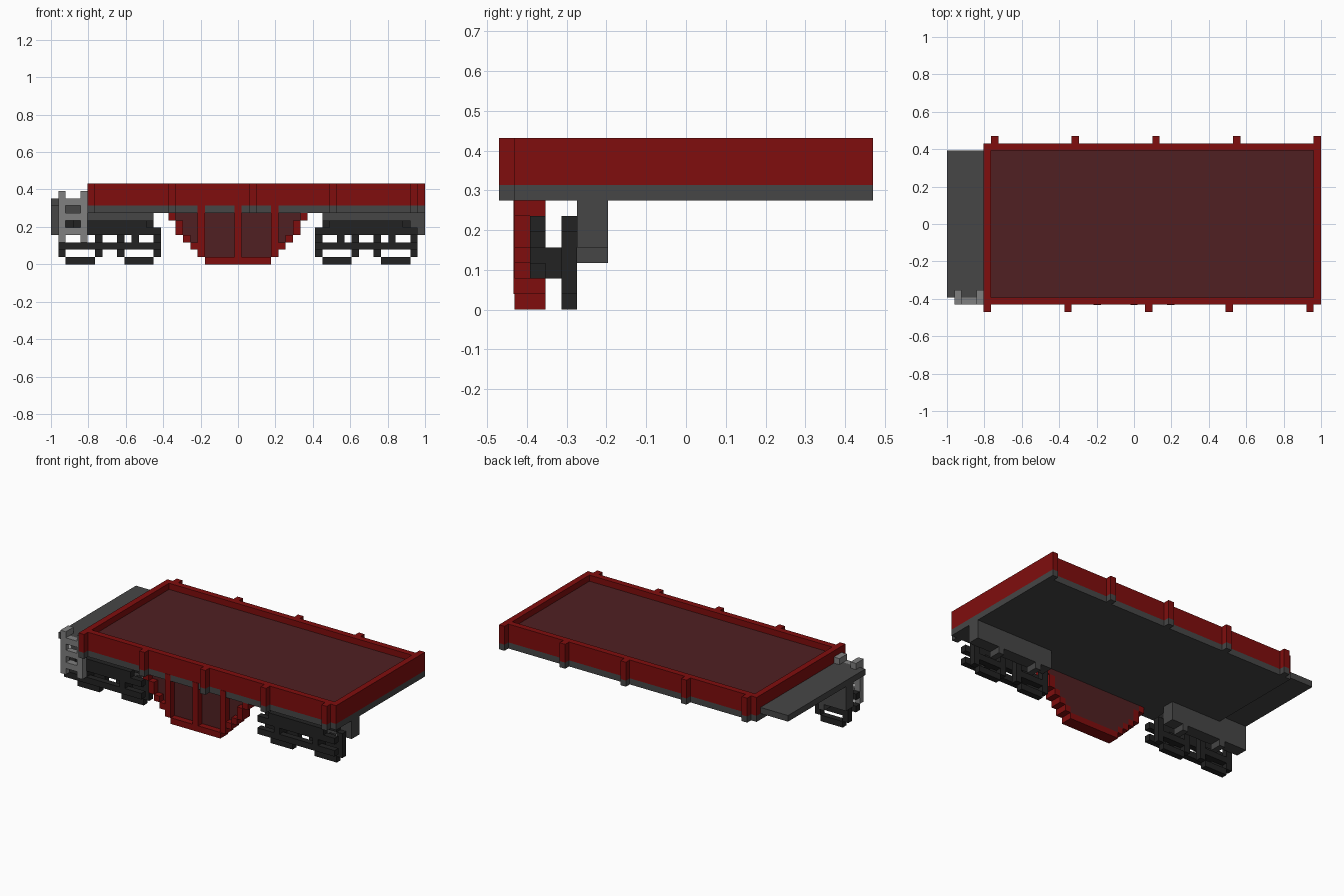
import bpy, bmesh

cube = bpy.data.objects.get("Cube")
if cube:
    bpy.data.objects.remove(cube, do_unlink=True)

V = 2 / 51  # edge of one grid cell


def material(name, rgb):
    m = bpy.data.materials.new(name)
    m.use_nodes = True
    m.diffuse_color = (*rgb, 1)
    m.node_tree.nodes["Principled BSDF"].inputs["Base Color"].default_value = (*rgb, 1)
    return m


RED = material("red", (0.216, 0.004, 0.004))
DARK_RED = material("dark red", (0.080, 0.0145, 0.016))
GREY = material("grey", (0.061, 0.061, 0.061))
BLACK = material("near black", (0.016, 0.016, 0.016))
LIGHT = material("light grey", (0.216, 0.216, 0.216))


def boxes(name, mat, cells):
    """One object from boxes (x0, x1, y0, y1, z0, z1) in grid cells."""
    bm = bmesh.new()
    for x0, x1, y0, y1, z0, z1 in cells:
        r = bmesh.ops.create_cube(bm, size=1)
        for v in r["verts"]:
            v.co = (((x0 if v.co.x < 0 else x1) - 25.5) * V,
                    ((y0 if v.co.y < 0 else y1) - 12) * V,
                    (z0 if v.co.z < 0 else z1) * V)
    me = bpy.data.meshes.new(name)
    bm.to_mesh(me)
    bm.free()
    me.materials.append(mat)
    ob = bpy.data.objects.new(name, me)
    bpy.context.collection.objects.link(ob)
    return ob


# Tray: walls, floor, underframe and end deck
boxes("tray_walls", RED, [
    (5, 51, 1, 2, 8, 11), (5, 51, 22, 23, 8, 11),
    (5, 6, 2, 22, 8, 11), (50, 51, 2, 22, 8, 11)])
boxes("tray_floor", DARK_RED, [(6, 50, 2, 22, 8, 10)])
boxes("underframe", GREY, [(5, 51, 1, 23, 7, 8)])
boxes("end_deck", GREY, [(0, 5, 2, 22, 8, 9)])

# Side stakes, with the rows on the two sides one cell apart
stakes = [(5 + 11 * n, 0, 1) for n in range(5)] + [(6 + 11 * n, 23, 24) for n in range(5)]
boxes("side_stakes", RED, [(x, x + 1, a, b, 8, 11) for x, a, b in stakes])
boxes("stake_feet", GREY, [(x, x + 1, a, b, 7, 8) for x, a, b in stakes])

# Hopper side: stepped rim, recessed panel and three ribs
half = [4.5, 5.5, 6.5, 7.5, 8.5, 8.5, 9.5]
rim = [(21, 30, 1, 3, 0, 1)]
panel = []
for z, h in enumerate(half):
    if z:
        a, b = 25.5 - h, 25.5 + h
        rim += [(a, a + 1, 1, 3, z, z + 1), (b - 1, b, 1, 3, z, z + 1)]
        panel.append((a + 1, b - 1, 2, 3, z, z + 1))
boxes("hopper_rim", RED, rim)
boxes("hopper_panel", DARK_RED, panel)
boxes("hopper_ribs", RED, [(x, x + 1, 0.93, 2, 1, 8) for x in (20, 25, 30)])

# Bogies: wheels, outer frame, axle stubs and bolster
for side, s in (("right", 0), ("left", 35)):
    wheels, frame, axles, pegs = [], [], [], []
    for w, hub in ((1, 4), (9, 11)):
        w, hub = w + s, hub + s
        wheels += [(w + 1, w + 5, 4, 5, 0, 1), (w + 1, w + 5, 4, 5, 5, 6),
                   (w, w + 1, 4, 5, 1, 5), (w + 5, w + 6, 4, 5, 1, 5),
                   (w + 1, w + 5, 4, 5, 2, 3)]
        frame.append((hub, hub + 1, 2, 3, 3, 5))
        axles.append((hub, hub + 1, 3, 4, 2, 4))
        pegs.append((hub, hub + 1, 5, 7, 3, 4))
    frame += [(s + 1, s + 15, 2, 3, 2, 3), (s + 3, s + 13, 2, 3, 5, 6),
              (s + 1, s + 15, 2, 3, 4, 5)]
    boxes(side + "_wheels", BLACK, wheels)
    boxes(side + "_bogie_frame", BLACK, frame)
    boxes(side + "_axle_stubs", BLACK, axles)
    x0, x1 = (0, 14) if s == 0 else (37, 51)
    bolster = [(x0, x1, 5, 7, 4, 7)]
    if s == 0:
        bolster.append((0, 5, 5, 7, 7, 8))
    boxes(side + "_bolster", GREY, bolster + pegs)

# Ladder at the deck corner
ladder = [(2, 4, 1, 2, z, z + 1) for z in (4, 6, 8)]
for x in (1, 4):
    ladder += [(x, x + 1, 1, 2, 3, 10), (x, x + 1, 2, 3, 9, 10)]
boxes("ladder", LIGHT, ladder)
